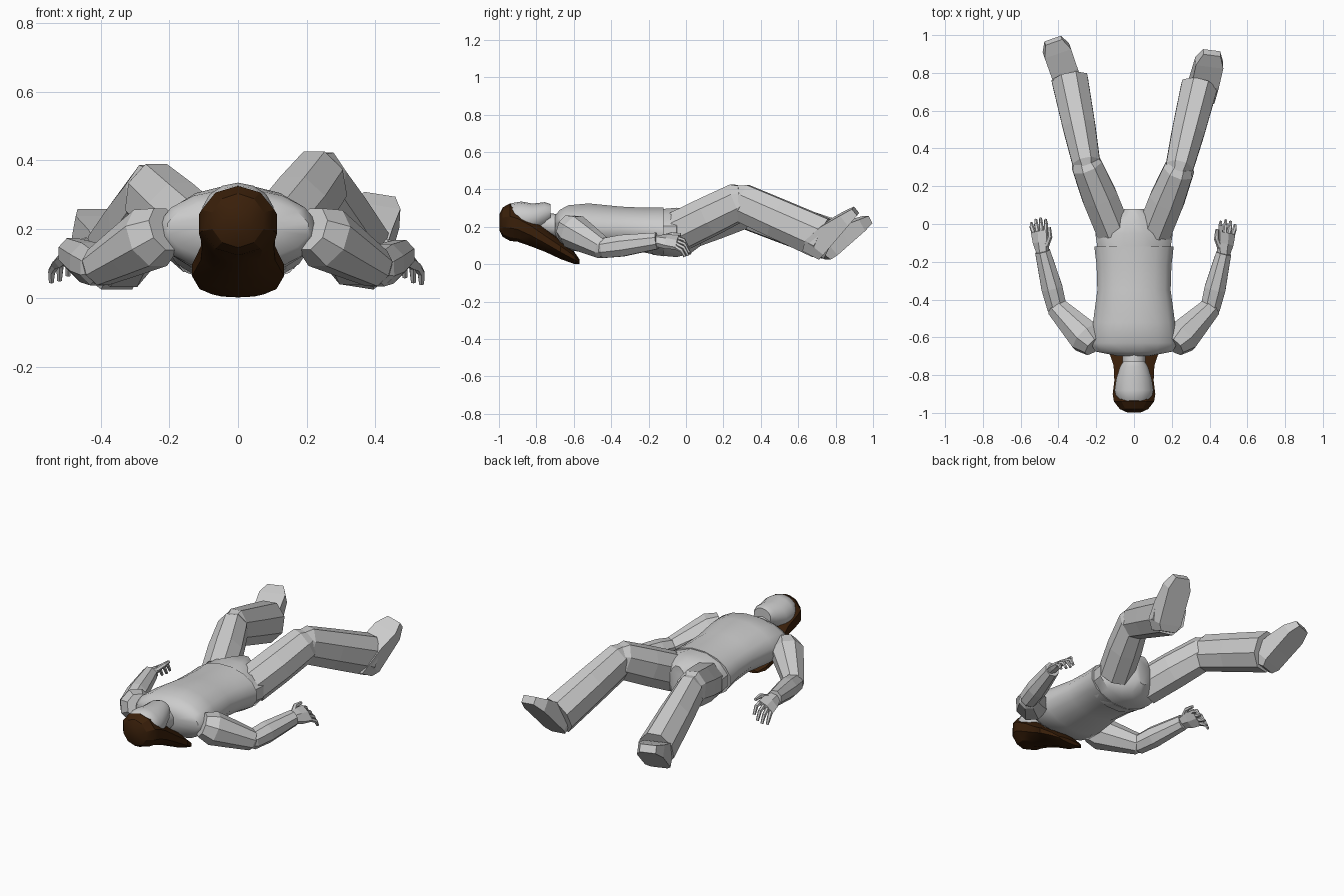
import bpy, bmesh, math
from mathutils import Vector as V

if bpy.data.objects.get("Cube"):
    bpy.data.objects.remove(bpy.data.objects["Cube"])


def material(name, rgb):
    m = bpy.data.materials.new(name)
    m.use_nodes = True
    m.diffuse_color = (*rgb, 1)
    m.node_tree.nodes["Principled BSDF"].inputs["Base Color"].default_value = (*rgb, 1)
    return m


GREY = material("light_grey", (0.6, 0.6, 0.6))
BROWN = material("dark_brown", (0.042, 0.014, 0.003))


def loft(name, rings, sides=8, up=(0, 0, 1), axis=None, mat=GREY, smooth=0):
    """Skin polygon rings (centre, half width, half height) along a path."""
    bm = bmesh.new()
    pts = [V(r[0]) for r in rings]
    fit = 1 / math.cos(math.pi / sides)
    loops = []
    for i, (c, w, h) in enumerate(rings):
        t = V(axis) if axis else pts[min(i + 1, len(pts) - 1)] - pts[max(i - 1, 0)]
        side = t.cross(V(up)).normalized()
        top = side.cross(t).normalized()
        angles = [2 * math.pi * (k + 0.5) / sides for k in range(sides)]
        loops.append([bm.verts.new(pts[i] + side * math.cos(a) * w * fit
                                   + top * math.sin(a) * h * fit) for a in angles])
    for a, b in zip(loops, loops[1:]):
        for k in range(sides):
            j = (k + 1) % sides
            bm.faces.new((a[k], a[j], b[j], b[k]))
    bm.faces.new(loops[0][::-1])
    bm.faces.new(loops[-1])
    bmesh.ops.recalc_face_normals(bm, faces=bm.faces)
    me = bpy.data.meshes.new(name)
    bm.to_mesh(me)
    bm.free()
    me.materials.append(mat)
    ob = bpy.data.objects.new(name, me)
    bpy.context.collection.objects.link(ob)
    if smooth:
        bpy.ops.object.select_all(action="DESELECT")
        ob.select_set(True)
        bpy.context.view_layer.objects.active = ob
        bpy.ops.object.shade_smooth_by_angle(angle=math.radians(smooth))
    return ob


def body(name, rows, **kw):
    """Loft along y from rows of (y, z, half width, half height)."""
    return loft(name, [((0, y, z), w, h) for y, z, w, h in rows], axis=(0, 1, 0), **kw)


# Torso, pelvis, neck and head
body("shirt", [(-0.7, 0.21, 0.08, 0.05), (-0.675, 0.2, 0.205, 0.09), (-0.63, 0.195, 0.23, 0.12),
               (-0.52, 0.193, 0.217, 0.132), (-0.35, 0.19, 0.194, 0.118), (-0.22, 0.182, 0.198, 0.12),
               (-0.12, 0.172, 0.21, 0.13)], sides=16, smooth=45)
body("pelvis", [(-0.18, 0.17, 0.185, 0.12), (-0.05, 0.17, 0.205, 0.132), (0.02, 0.175, 0.13, 0.12),
                (0.08, 0.19, 0.05, 0.09)], sides=12, smooth=40)
body("neck", [(-0.8, 0.22, 0.055, 0.06), (-0.66, 0.2, 0.065, 0.06)], sides=10, smooth=40)
body("head", [(-0.97, 0.24, 0.05, 0.05), (-0.93, 0.245, 0.09, 0.08), (-0.88, 0.245, 0.103, 0.088),
              (-0.82, 0.245, 0.094, 0.077), (-0.755, 0.265, 0.074, 0.065), (-0.725, 0.275, 0.055, 0.045)],
     sides=14, smooth=45)

# Hair: cap around the crown that falls back behind the shoulders
body("hair", [(-0.998, 0.225, 0.035, 0.04), (-0.98, 0.225, 0.075, 0.075), (-0.94, 0.225, 0.106, 0.096),
              (-0.9, 0.215, 0.113, 0.09), (-0.83, 0.18, 0.104, 0.08), (-0.75, 0.13, 0.108, 0.062),
              (-0.67, 0.08, 0.134, 0.05), (-0.6, 0.036, 0.112, 0.032), (-0.57, 0.014, 0.075, 0.012)],
     sides=10, mat=BROWN, smooth=30)


def leg(tag, hip, knee, ankle, heel, toe, roll):
    hip, knee, ankle, heel, toe = map(V, (hip, knee, ankle, heel, toe))
    run, shin = knee - hip, ankle - knee
    loft(tag + "_thigh", [(hip, 0.092, 0.105), (hip + run * 0.5, 0.093, 0.104), (knee, 0.08, 0.1),
                          (knee + run * 0.1, 0.062, 0.075)])
    loft(tag + "_shin", [(knee - shin * 0.08, 0.054, 0.075), (knee + shin * 0.02, 0.073, 0.1),
                         (knee + shin * 0.45, 0.086, 0.105), (ankle, 0.096, 0.11)])
    # Shoe rises from the heel to the toe with a flat sole
    d = toe - heel
    side = V((d.y, -d.x, roll)).normalized()
    up = side.cross(d).normalized()
    loft(tag + "_shoe", [(heel + d * t + up * h, w, h) for t, w, h in
                         ((0, 0.048, 0.05), (0.15, 0.072, 0.062), (0.45, 0.073, 0.055),
                          (0.8, 0.074, 0.035), (1, 0.046, 0.022))], sides=4, up=up)


leg("left", (0.111, -0.03, 0.18), (0.237, 0.285, 0.335), (0.345, 0.725, 0.14),
    (0.345, 0.71, 0.022), (0.412, 0.923, 0.27), -0.08)
leg("right", (-0.111, -0.03, 0.175), (-0.25, 0.31, 0.295), (-0.34, 0.765, 0.135),
    (-0.35, 0.75, 0.016), (-0.432, 0.985, 0.222), 0)


def arm(tag, s, shoulder, elbow, wrist):
    shoulder, elbow, wrist = map(V, (shoulder, elbow, wrist))
    run, fore = elbow - shoulder, wrist - elbow
    loft(tag + "_upper_arm", [(shoulder - run * 0.1, 0.06, 0.065), (shoulder + run * 0.15, 0.087, 0.088),
                              (shoulder + run * 0.55, 0.072, 0.073), (elbow, 0.055, 0.055),
                              (elbow + run * 0.08, 0.036, 0.035)])
    loft(tag + "_forearm", [(elbow - fore * 0.08, 0.036, 0.035), (elbow, 0.052, 0.052),
                            (elbow + fore * 0.35, 0.056, 0.058), (wrist, 0.04, 0.044)])
    # Hand with its outer edge turned down and its fingers curled
    out = V((s * 0.78, 0, -0.62))
    up = V((s * 0.62, 0, 0.78))
    ahead = V((s * 0.15, 0.98, -0.08))
    palm = wrist + ahead * 0.1
    loft(tag + "_palm", [(wrist - ahead * 0.03, 0.026, 0.024), (wrist + ahead * 0.05, 0.047, 0.021),
                         (palm + ahead * 0.01, 0.052, 0.014)], up=up, sides=6)
    down = V((s * -0.05, 0, -1))
    for i in range(4):
        base = palm + out * (i - 1.5) * 0.027
        fan = out * (i - 1.5) * 0.006
        length = (1, 1.1, 1, 0.75)[i]
        loft(f"{tag}_finger_{i + 1}", [(base, 0.011, 0.011),
                                       (base + fan + (ahead * 0.045 + down * 0.015) * length, 0.01, 0.01),
                                       (base + fan + (ahead * 0.07 + down * 0.055) * length, 0.007, 0.007)],
             up=up, sides=6)
    root = wrist + ahead * 0.03 - out * 0.03
    loft(tag + "_thumb", [(root, 0.014, 0.013), (root + ahead * 0.05 - out * 0.035, 0.012, 0.011),
                          (root + ahead * 0.1 - out * 0.04, 0.008, 0.008)], up=up, sides=6)


arm("left", 1, (0.228, -0.627, 0.19), (0.404, -0.445, 0.085), (0.475, -0.155, 0.125))
arm("right", -1, (-0.228, -0.627, 0.19), (-0.408, -0.443, 0.088), (-0.484, -0.145, 0.13))
